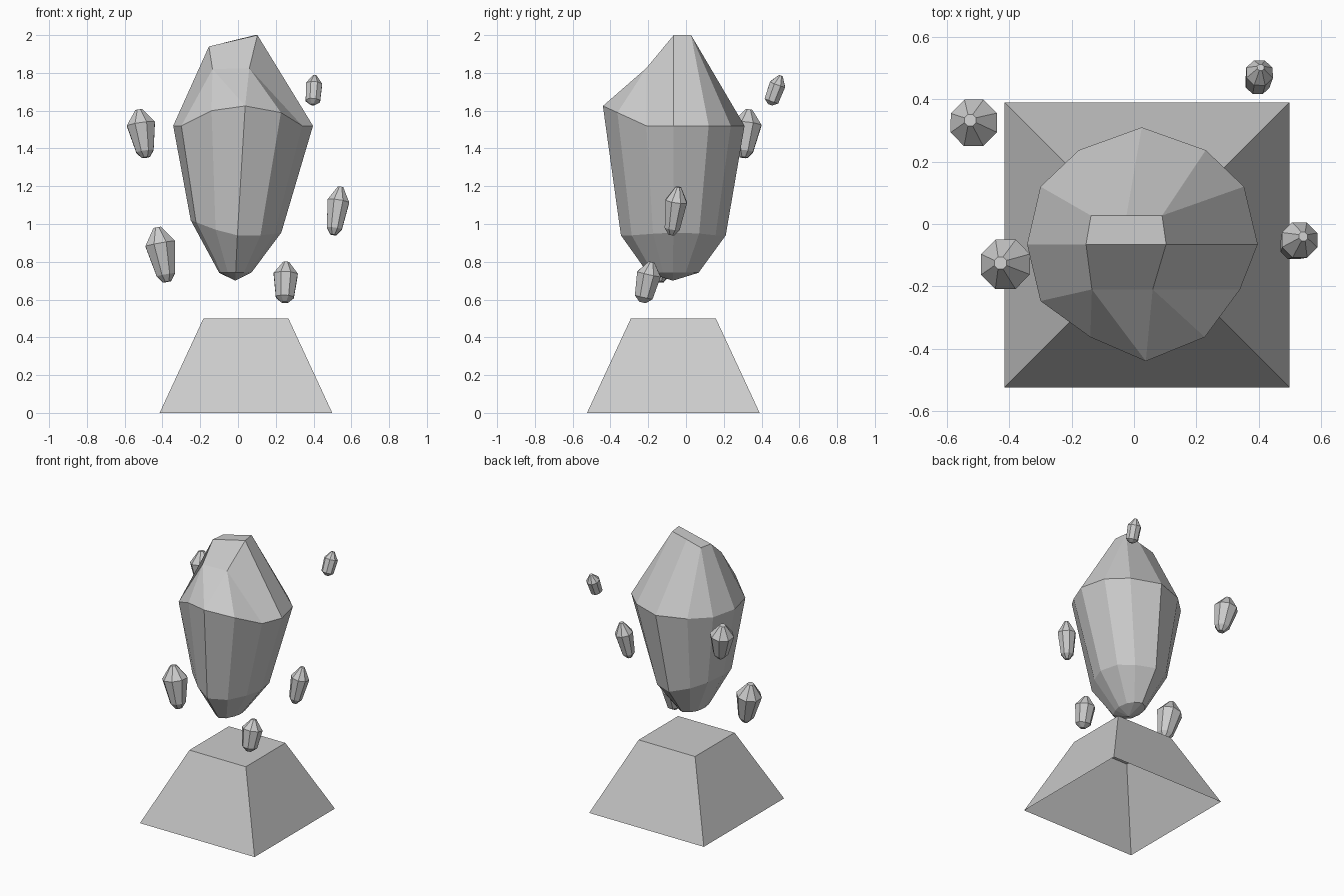
import bpy, math
from mathutils import Vector

if "Cube" in bpy.data.objects:
    bpy.data.objects.remove(bpy.data.objects["Cube"])


def make_object(name, verts, faces):
    mesh = bpy.data.meshes.new(name)
    mesh.from_pydata(verts, [], faces)
    mesh.update()
    obj = bpy.data.objects.new(name, mesh)
    bpy.context.collection.objects.link(obj)
    return obj


def bridge(a, b, n):
    # quads between two rings starting at vertex indices a and b
    return [(a + i, b + i, b + (i + 1) % n, a + (i + 1) % n) for i in range(n)]


# Pedestal: square frustum, open underneath
cx, cy = 0.042, -0.067
corners = [(-1, -1), (1, -1), (1, 1), (-1, 1)]
verts = [(cx + sx * h, cy + sy * h, z) for h, z in ((0.457, 0), (0.225, 0.5)) for sx, sy in corners]
faces = [(i, (i + 1) % 4, 4 + (i + 1) % 4, 4 + i) for i in range(4)] + [(4, 5, 6, 7)]
make_object("pedestal", verts, faces)

# Main crystal: girdle ring, clockwise from the back
girdle = [(0.025, 0.31, 1.52), (0.23, 0.237, 1.52), (0.353, 0.12, 1.52), (0.397, -0.065, 1.52),
          (0.34, -0.21, 1.52), (0.227, -0.363, 1.59), (0.038, -0.44, 1.625), (-0.14, -0.363, 1.6),
          (-0.30, -0.247, 1.52), (-0.343, -0.065, 1.52), (-0.30, 0.12, 1.52), (-0.177, 0.237, 1.52)]
waist = []
for x, y, z in girdle:
    wx, wy = 0.648 * x - 0.028, 0.74 * y - 0.019
    waist.append((wx, wy, 0.94 + max(0, -0.04 - wx) * 0.38 + max(0, wx - 0.14) * 0.16))
foot = [(0.23 * x - 0.021, 0.36 * y - 0.045, 0.742) for x, y, z in girdle]
# Slanted crown corners, back edge then middle ridge then front edge
crown = [(-0.138, 0.027, 1.943), (-0.024, 0.027, 1.972), (0.09, 0.027, 2.0), (0.103, -0.065, 2.0),
         (-0.154, -0.065, 1.94), (-0.135, -0.21, 1.82), (0.06, -0.21, 1.825)]
A, M, B, C, D, E, F = range(36, 43)
faces = bridge(0, 12, 12) + bridge(12, 24, 12)
faces += [(24 + i, 43, 24 + (i + 1) % 12) for i in range(12)]
faces += [(A, D, C, B, M), (D, E, F, C), (M, B, 1, 0), (B, 2, 1), (B, C, 3, 2), (C, F, 4, 3),
          (F, 5, 4), (F, 6, 5), (F, E, 6), (E, 7, 6), (E, 8, 7), (E, D, 9, 8), (D, A, 10, 9),
          (A, 11, 10), (A, M, 0, 11)]
# reverse so every face looks outward
faces = [f[::-1] for f in faces]
obj = make_object("main_crystal", girdle + waist + foot + crown + [(-0.015, -0.07, 0.70)], faces)

import bmesh
bm = bmesh.new()
bm.from_mesh(obj.data)
bmesh.ops.recalc_face_normals(bm, faces=bm.faces)
bm.to_mesh(obj.data)
bm.free()


# Small floating shards: eight-sided gem between a bottom and a top point
def shard(name, bottom, top, radius, low=0.62):
    profile = [(0.0, 0.28), (0.13, low), (0.70, 1.0), (1.0, 0.25)]
    b, t = Vector(bottom), Vector(top)
    axis = t - b
    turn = Vector((0, 0, 1)).rotation_difference(axis)
    verts = []
    for h, r in profile:
        for i in range(8):
            a = math.tau * (i + 0.5) / 8
            verts.append(b + axis * h + turn @ Vector((math.cos(a), math.sin(a), 0)) * radius * r)
    faces = [f[::-1] for k in range(3) for f in bridge(k * 8, k * 8 + 8, 8)]
    faces += [tuple(range(7, -1, -1)), tuple(range(24, 32))]
    make_object(name, verts, faces)


shard("shard_upper_left", (-0.488, 0.305, 1.352), (-0.525, 0.333, 1.605), 0.081)
shard("shard_lower_left", (-0.375, -0.14, 0.694), (-0.428, -0.125, 0.982), 0.086)
shard("shard_lower_right", (0.247, -0.23, 0.585), (0.255, -0.182, 0.798), 0.069, 0.75)
shard("shard_middle_right", (0.505, -0.078, 0.943), (0.543, -0.04, 1.196), 0.062, 0.7)
shard("shard_upper_right", (0.395, 0.445, 1.632), (0.406, 0.502, 1.785), 0.046, 0.9)
